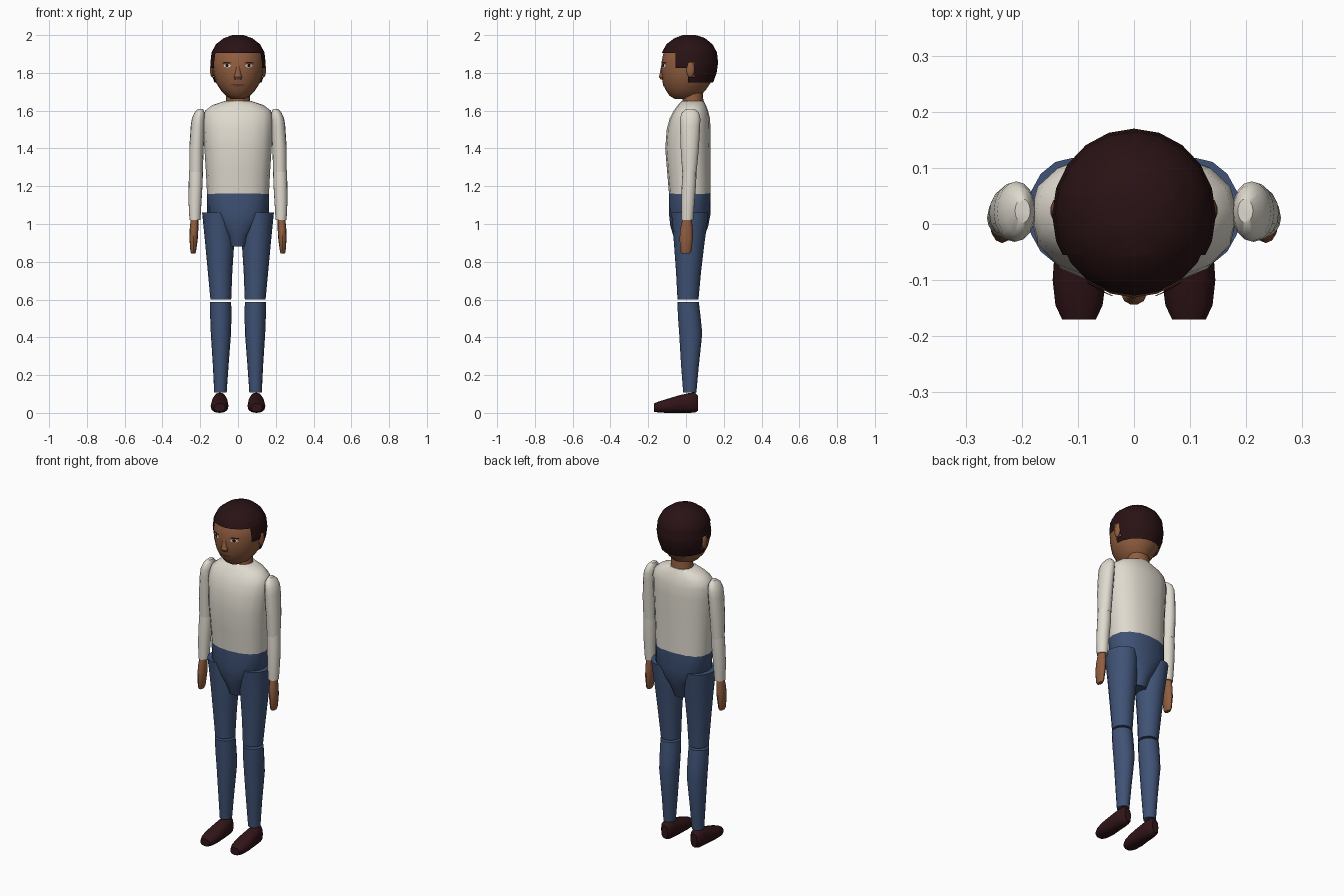
import bpy, bmesh, math
from mathutils import Vector
from mathutils.bvhtree import BVHTree

if "Cube" in bpy.data.objects:
    bpy.data.objects.remove(bpy.data.objects["Cube"])


def material(name, rgb):
    m = bpy.data.materials.new(name)
    m.diffuse_color = (*rgb, 1)
    m.use_nodes = True
    m.node_tree.nodes["Principled BSDF"].inputs["Base Color"].default_value = m.diffuse_color
    return m


SKIN = material("brown skin", (0.28, 0.11, 0.05))
HAIR = material("dark hair", (0.022, 0.006, 0.007))
SHIRT = material("off white cloth", (0.74, 0.70, 0.62))
JEANS = material("blue denim", (0.05, 0.085, 0.18))
SHOE = material("dark leather", (0.03, 0.007, 0.009))
WHITE = material("eye white", (0.75, 0.72, 0.7))
IRIS = material("dark iris", (0.01, 0.006, 0.005))
LIP = material("lip", (0.16, 0.055, 0.035))


def finish(bm, name, mat, mirror=False):
    bmesh.ops.recalc_face_normals(bm, faces=bm.faces)
    me = bpy.data.meshes.new(name)
    bm.to_mesh(me)
    ob = bpy.data.objects.new(name, me)
    bpy.context.collection.objects.link(ob)
    me.materials.append(mat)
    if mirror:
        ob.modifiers.new("mirror", 'MIRROR').use_axis[0] = True
    return ob


def loft(rings, n=16, power=2.0, axis='Z'):
    """Rings are (t, a0, a1, b0, b1): position on axis and extents across it."""
    bm = bmesh.new()
    loops = []
    for t, a0, a1, b0, b1 in rings:
        loop = []
        for i in range(n):
            w = 2 * math.pi * i / n
            c, s = math.cos(w), math.sin(w)
            a = (a0 + a1) / 2 + (a1 - a0) / 2 * math.copysign(abs(c) ** (2 / power), c)
            b = (b0 + b1) / 2 + (b1 - b0) / 2 * math.copysign(abs(s) ** (2 / power), s)
            loop.append(bm.verts.new((a, b, t) if axis == 'Z' else (a, t, b)))
        loops.append(loop)
    for p, q in zip(loops, loops[1:]):
        for i in range(n):
            j = (i + 1) % n
            bm.faces.new((p[i], p[j], q[j], q[i]))
    bm.faces.new(loops[0])
    bm.faces.new(loops[-1])
    return bm


# Head
head = [(1.662, .035, -.06, .05), (1.68, .065, -.088, .078), (1.71, .093, -.108, .105),
        (1.75, .117, -.124, .132), (1.80, .132, -.131, .150), (1.85, .137, -.131, .158),
        (1.90, .131, -.121, .152), (1.94, .108, -.098, .128), (1.97, .066, -.055, .088),
        (1.985, .02, -.01, .04)]
bm = loft([(z, -r, r, a, b) for z, r, a, b in head], 20)
bmesh.ops.recalc_face_normals(bm, faces=bm.faces)
bvh = BVHTree.FromBMesh(bm)
finish(bm, "head", SKIN)

# Hair: offset shell of the head, cut along the hairline
bm = loft([(z + .015 * min(1, max(0, (z - 1.8) / .18)), -r - .009, r + .009, a - .006, b + .012)
           for z, r, a, b in head], 20)
for axis, values in (((0, 0, 1), (1.75, 1.778, 1.825, 1.855, 1.905)), ((0, 1, 0), (-.055, .01, .045))):
    for v in values:
        bmesh.ops.bisect_plane(bm, geom=bm.verts[:] + bm.edges[:] + bm.faces[:],
                               plane_co=Vector(axis) * v, plane_no=axis)


def is_hair(c):
    if c.y < -.055:
        return c.z > 1.905
    if c.y < .01:
        return c.z > 1.825
    if c.y < .045:
        return c.z > 1.855 or 1.75 < c.z < 1.778
    return c.z > 1.75


bmesh.ops.delete(bm, geom=[f for f in bm.faces if not is_hair(f.calc_center_median())], context='FACES')
finish(bm, "hair", HAIR)

# Ears
bm = bmesh.new()
bmesh.ops.create_uvsphere(bm, u_segments=10, v_segments=8, radius=1)
bmesh.ops.scale(bm, vec=(.012, .022, .042), verts=bm.verts)
bmesh.ops.translate(bm, vec=(.137, .024, 1.818), verts=bm.verts)
finish(bm, "ear", SKIN, True)

# Nose
finish(loft([(1.84, -.009, .009, -.132, -.11), (1.80, -.015, .015, -.139, -.11),
             (1.778, -.022, .022, -.144, -.11), (1.764, -.017, .017, -.134, -.11)], 10), "nose", SKIN)


def face_plate(name, x, z, rx, rz, mat, lift, mirror=True):
    """Thin oval laid on the front of the head."""
    def on_face(px, pz):
        hit = bvh.ray_cast(Vector((px, -1, pz)), Vector((0, 1, 0)))[0]
        return hit - Vector((0, lift, 0))
    b = bmesh.new()
    mid = b.verts.new(on_face(x, z))
    rim = [b.verts.new(on_face(x + rx * math.cos(i * math.pi / 6), z + rz * math.sin(i * math.pi / 6)))
           for i in range(12)]
    for i in range(12):
        b.faces.new((mid, rim[i], rim[(i + 1) % 12]))
    finish(b, name, mat, mirror)


# Eyes, brows and mouth
face_plate("eye_white", .057, 1.838, .019, .009, WHITE, .003)
face_plate("iris", .058, 1.839, .009, .009, IRIS, .005)
face_plate("eyebrow", .060, 1.853, .024, .004, HAIR, .004)
face_plate("mouth", 0, 1.735, .038, .007, LIP, .003, False)

# Neck
finish(loft([(1.60, -.068, .068, -.03, .10), (1.65, -.064, .064, -.018, .092),
             (1.72, -.062, .062, -.015, .088)]), "neck", SKIN)

# Torso
finish(loft([(z, -r, r, a, b) for z, r, a, b in (
    (1.16, .164, -.090, .130), (1.28, .170, -.100, .130), (1.40, .178, -.110, .130),
    (1.50, .184, -.102, .130), (1.56, .184, -.086, .127), (1.60, .174, -.065, .117),
    (1.63, .135, -.042, .105), (1.65, .075, -.025, .095))], 16, 2.3), "shirt_torso", SHIRT)

# Hips
finish(loft([(z, -r, r, a, b) for z, r, a, b in (
    (.88, .045, -.045, .075), (.94, .063, -.068, .10), (.99, .105, -.083, .118),
    (1.06, .163, -.091, .131), (1.165, .164, -.090, .130))], 16, 2.3), "hips", JEANS)

# Legs
finish(loft([(.60, .036, .146, -.045, .066), (.75, .030, .160, -.053, .080),
             (.90, .020, .174, -.064, .098), (1.0, .022, .184, -.072, .112),
             (1.06, .028, .190, -.078, .118)]), "thigh", JEANS, True)
finish(loft([(.108, .060, .126, -.015, .055), (.25, .050, .133, -.026, .068),
             (.42, .037, .144, -.036, .086), (.50, .035, .147, -.042, .078),
             (.588, .036, .148, -.046, .068)]), "shin", JEANS, True)

# Shoes
finish(loft([(-.170, .068, .128, .006, .050), (-.145, .056, .140, .002, .060),
             (-.10, .050, .145, 0, .074), (-.04, .052, .141, 0, .092),
             (.02, .058, .134, 0, .106), (.048, .062, .130, .002, .108),
             (.064, .075, .117, .012, .09)], 12, 2.4, 'Y'), "shoe", SHOE, True)

# Arms
finish(loft([(1.275, .186, .258, -.020, .056), (1.40, .182, .258, -.028, .068),
             (1.52, .176, .250, -.032, .075), (1.56, .175, .244, -.031, .076),
             (1.59, .177, .230, -.022, .068), (1.61, .185, .212, .002, .045)]), "upper_sleeve", SHIRT, True)
finish(loft([(1.02, .199, .257, -.024, .038), (1.12, .193, .262, -.025, .046),
             (1.22, .187, .261, -.022, .054), (1.285, .186, .259, -.018, .055)]), "lower_sleeve", SHIRT, True)
finish(loft([(.843, .226, .248, -.022, .020), (.855, .222, .252, -.030, .028),
             (.92, .213, .257, -.034, .036), (.97, .210, .256, -.031, .036),
             (1.03, .210, .250, -.018, .030)], 12), "hand", SKIN, True)

# Smooth shading with crisp edges
for ob in bpy.context.collection.objects:
    ob.select_set(True)
    bpy.context.view_layer.objects.active = ob
bpy.ops.object.shade_smooth_by_angle(angle=math.radians(42))
